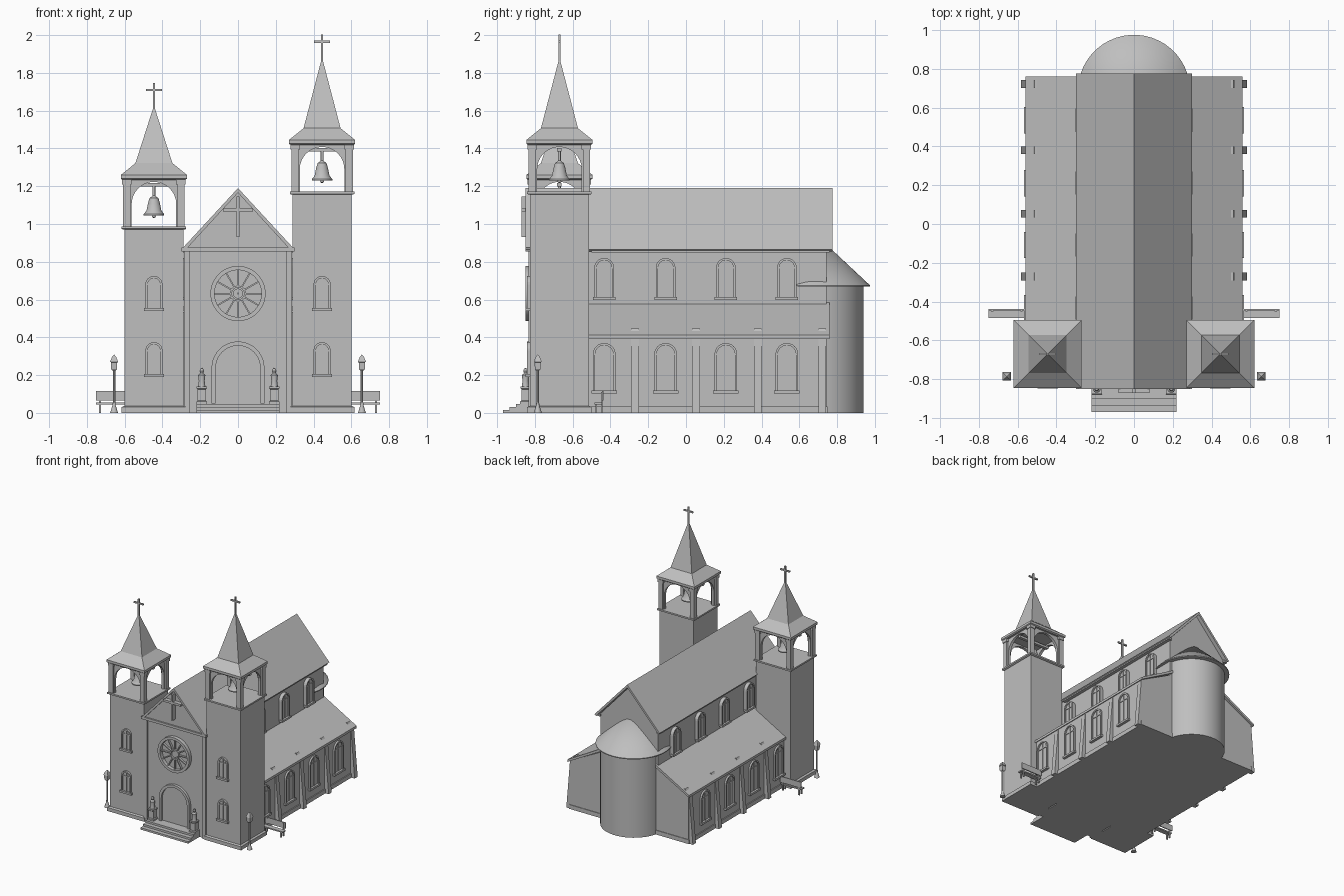
import bpy, bmesh, math
from mathutils import Matrix, Vector

cube = bpy.data.objects.get("Cube")
if cube:
    bpy.data.objects.remove(cube, do_unlink=True)

stone = bpy.data.materials.new("stone_grey")
stone.use_nodes = True
GREY = (0.52, 0.52, 0.52, 1)
stone.diffuse_color = GREY
stone.node_tree.nodes["Principled BSDF"].inputs["Base Color"].default_value = GREY
rounded = []


def place(x=0, y=0, z=0, turn=0):
    return Matrix.Translation((x, y, z)) @ Matrix.Rotation(math.radians(turn), 4, 'Z')


def finish(name, bm, smooth=False):
    bmesh.ops.recalc_face_normals(bm, faces=bm.faces)
    mesh = bpy.data.meshes.new(name)
    bm.to_mesh(mesh)
    bm.free()
    mesh.materials.append(stone)
    ob = bpy.data.objects.new(name, mesh)
    bpy.context.collection.objects.link(ob)
    if smooth:
        rounded.append(ob)
    return ob


def box(name, x0, x1, y0, y1, z0, z1, m=Matrix()):
    prism(name, [(x0, z0), (x1, z0), (x1, z1), (x0, z1)], y0, y1, m)


def prism(name, outline, y0, y1, m=Matrix()):
    """Extrude an x-z outline along y."""
    bm = bmesh.new()
    a = [bm.verts.new(m @ Vector((u, y0, v))) for u, v in outline]
    b = [bm.verts.new(m @ Vector((u, y1, v))) for u, v in outline]
    bm.faces.new(a)
    bm.faces.new(b[::-1])
    for i in range(len(a)):
        j = (i + 1) % len(a)
        bm.faces.new((a[i], b[i], b[j], a[j]))
    return finish(name, bm)


def lathe(name, profile, m, seg=24):
    """Revolve an (r, z) profile; four sides give a square of half width r."""
    bm = bmesh.new()
    k = math.sqrt(2) if seg == 4 else 1
    rings = []
    for r, z in profile:
        if r == 0:
            rings.append([bm.verts.new(m @ Vector((0, 0, z)))] * seg)
        else:
            angles = [2 * math.pi * (i + 0.5) / seg for i in range(seg)]
            rings.append([bm.verts.new(m @ Vector((k * r * math.cos(t), k * r * math.sin(t), z))) for t in angles])
    for lo, hi in zip(rings, rings[1:]):
        for i in range(seg):
            j = (i + 1) % seg
            bm.faces.new(list(dict.fromkeys((lo[i], lo[j], hi[j], hi[i]))))
    for ring, (r, z) in ((rings[0], profile[0]), (rings[-1], profile[-1])):
        if r:
            bm.faces.new(ring)
    return finish(name, bm, seg > 4)


def arch(half, z0, top, n=12):
    spring = top - half
    curve = [(-half * math.cos(math.pi * i / n), spring + half * math.sin(math.pi * i / n)) for i in range(n + 1)]
    return [(-half, z0)] + curve + [(half, z0)]


def arch_band(name, outer, inner, y0, y1, m):
    prism(name, outer + inner[::-1], y0, y1, m)


def window(name, half, z0, top, m):
    rim = 0.012
    prism(name + "_pane", arch(half - rim, z0, top - rim), -0.004, 0.005, m)
    arch_band(name + "_frame", arch(half, z0, top), arch(half - rim, z0, top - rim), -0.014, 0.005, m)
    box(name + "_sill", -half - 0.008, half + 0.008, -0.022, 0.005, z0 - 0.012, z0 + 0.004, m)
    box(name + "_mullion", -0.004, 0.004, -0.009, 0, z0, top - rim, m)
    box(name + "_transom", rim - half, half - rim, -0.009, 0, top - half - 0.004, top - half + 0.004, m)


def cross(name, half, z0, z1, arm, t, y0, y1, m):
    box(name + "_post", -t, t, y0, y1, z0, z1, m)
    box(name + "_arm", -half, half, y0, y1, arm - t, arm + t, m)


# Nave and its pitched roof
prism("nave_walls", [(-0.265, 0), (0.265, 0), (0.265, 0.87), (0, 1.16), (-0.265, 0.87)], -0.82, 0.745)
prism("nave_roof", [(-0.30, 0.865), (0, 1.19), (0.30, 0.865), (0.285, 0.855), (0, 1.165), (-0.285, 0.855)], -0.85, 0.775)
for s in (1, -1):
    box("nave_eave", s * 0.26, s * 0.292, -0.5, 0.76, 0.85, 0.868)
    box("facade_pilaster", s * 0.255, s * 0.285, -0.835, -0.7, 0, 0.86)

# Gable front
prism("pediment", [(-0.28, 0.87), (0.28, 0.87), (0, 1.172)], -0.838, -0.8)
box("pediment_cornice", -0.298, 0.298, -0.85, -0.8, 0.855, 0.876)
cross("gable_cross", 0.08, 0.93, 1.145, 1.075, 0.009, -0.872, -0.83, Matrix())

# Rose window
rose = place(0, -0.82, 0.632)


def ring(name, r1, r0, depth):
    n = 48
    bm = bmesh.new()
    rows = []
    for r, y in ((r0, 0), (r0, -depth), (r1, -depth), (r1, 0)):
        rows.append([bm.verts.new(rose @ Vector((r * math.cos(2 * math.pi * i / n), y, r * math.sin(2 * math.pi * i / n)))) for i in range(n)])
    for a, b in zip(rows, rows[1:] + rows[:1]):
        for i in range(n):
            j = (i + 1) % n
            bm.faces.new((a[i], a[j], b[j], b[i]))
    finish(name, bm, True)


ring("rose_rim", 0.146, 0.124, 0.03)
ring("rose_hub_outer", 0.042, 0.032, 0.02)
ring("rose_hub_inner", 0.026, 0.002, 0.014)
for i in range(12):
    box("rose_spoke", 0.036, 0.13, -0.016, 0, -0.004, 0.004, rose @ Matrix.Rotation(math.pi * i / 6, 4, 'Y'))

# Door and steps
door = place(0, -0.82)
prism("door_panel", arch(0.118, 0.05, 0.356, 20), -0.004, 0.005, door)
arch_band("door_frame", arch(0.14, 0.05, 0.378, 20), arch(0.118, 0.05, 0.356, 20), -0.022, 0.005, door)
for i, front in enumerate((-0.97, -0.935, -0.90)):
    box("step", -0.22, 0.22, front, -0.81, 0, 0.016 * (i + 1))

for s in (1, -1):
    # Statues beside the door
    at = place(s * 0.192, -0.85)
    lathe("statue_pedestal", [(0.028, 0.04), (0.028, 0.06), (0.022, 0.065), (0.022, 0.125), (0.027, 0.13), (0.027, 0.14)], at, 4)
    lathe("statue_figure", [(0.02, 0.14), (0.016, 0.17), (0.02, 0.2), (0.008, 0.21), (0.012, 0.222), (0.008, 0.234), (0, 0.238)], at, 12)

    # Side aisle
    def side(points):
        return [(s * x, z) for x, z in points]

    prism("aisle_walls", side([(0.2, 0), (0.545, 0), (0.545, 0.4), (0.2, 0.58)]), -0.6, 0.745)
    prism("aisle_roof", side([(0.25, 0.562), (0.25, 0.585), (0.56, 0.412), (0.56, 0.392)]), -0.6, 0.76)
    box("aisle_plinth", s * 0.2, s * 0.553, -0.6, 0.75, 0, 0.035)

    # Leaning buttresses whose tips rise through the aisle roof
    for y in (-0.27, 0.053, 0.38, 0.722):
        prism("buttress", side([(0.5, 0), (0.583, 0), (0.55, 0.39), (0.512, 0.447), (0.5, 0.447)]), y - 0.02, y + 0.02)

    # Aisle and upper windows
    for y in (-0.433, -0.108, 0.211, 0.534):
        window("aisle_window", 0.06, 0.115, 0.37, place(s * 0.545, y, 0, s * 90))
        window("upper_window", 0.052, 0.61, 0.82, place(s * 0.28, y, 0, s * 90))
        prism("upper_window_surround", arch(0.052, 0.6, 0.82), 0, 0.03, place(s * 0.28, y, 0, s * 90))

    # Towers: the one on the left is taller
    top, spire = (1.155, 0.375) if s > 0 else (0.97, 0.305)
    at = place(s * 0.445, -0.67)
    lathe("tower_body", [(0.157, 0), (0.157, top)], at, 4)
    lathe("tower_plinth", [(0.171, 0), (0.171, 0.03), (0.157, 0.037)], at, 4)
    lathe("belfry_floor", [(0.162, top), (0.171, top + 0.005), (0.171, top + 0.018)], at, 4)
    for z in (0.19, 0.54):
        window("tower_window", 0.045, z + 0.012, z + 0.185, place(s * 0.445, -0.827))

    # Belfry with four arches and corner posts
    up = at @ Matrix.Translation((0, 0, top + 0.015))
    frame = [(-0.15, 0), (-0.15, 0.25), (0.15, 0.25), (0.15, 0)]
    for turn in range(4):
        face = up @ Matrix.Rotation(turn * math.pi / 2, 4, 'Z')
        arch_band("belfry_arch", frame, arch(0.118, 0, 0.238, 16), -0.15, -0.128, face)
        box("belfry_post", 0.125, 0.163, -0.163, -0.125, 0, 0.25, face)
        box("belfry_post_cap", 0.118, 0.168, -0.168, -0.118, 0.225, 0.25, face)
    box("bell_beam", -0.14, 0.14, -0.012, 0.012, 0.213, 0.232, up)
    lathe("bell", [(0.055, 0.06), (0.055, 0.068), (0.04, 0.085), (0.032, 0.125), (0.024, 0.152),
                   (0.01, 0.162), (0.007, 0.165), (0.007, 0.22)], up, 20)
    lathe("bell_clapper", [(0, 0.045), (0.011, 0.053), (0.008, 0.062), (0.004, 0.065)], up, 10)

    # Tower roof
    lathe("tower_cornice", [(0.166, 0.248), (0.175, 0.255), (0.175, 0.275)], up, 4)
    lathe("tower_spire", [(0.175, 0.275), (0.098, 0.337), (0, 0.337 + spire)], up, 4)
    tip = 0.337 + spire
    cross("spire_cross", 0.043, tip - 0.02, tip + 0.12, tip + 0.083, 0.006, -0.006, 0.006, up)

    # Lamp posts
    at = place(s * 0.656, -0.785)
    lathe("lamp_post", [(0.022, 0), (0.018, 0.012), (0.009, 0.04), (0.007, 0.06), (0.007, 0.23)], at, 10)
    lathe("lamp_lantern", [(0.01, 0.225), (0.015, 0.232), (0.017, 0.268), (0.021, 0.27), (0.012, 0.295), (0, 0.31)], at, 4)

    # Benches
    at = place(s * 0.655, -0.46)
    box("bench_seat", -0.096, 0.096, -0.025, 0.015, 0.045, 0.055, at)
    box("bench_back", -0.096, 0.096, 0.014, 0.022, 0.066, 0.115, at)
    for x in (-0.075, 0.075):
        box("bench_leg", x - 0.006, x + 0.006, -0.02, -0.01, 0, 0.046, at)
        box("bench_back_leg", x - 0.006, x + 0.006, 0.01, 0.018, 0, 0.11, at)

# Apse with conical roof
apse = place(0, 0.686)
lathe("apse_wall", [(0.254, 0), (0.254, 0.69)], apse, 48)
lathe("apse_roof", [(0.254, 0.668), (0.289, 0.668), (0.289, 0.675), (0, 0.945)], apse, 48)

# Smooth the turned parts, keeping their edges sharp
bpy.ops.object.select_all(action='DESELECT')
for ob in rounded:
    ob.select_set(True)
bpy.context.view_layer.objects.active = rounded[0]
bpy.ops.object.shade_smooth_by_angle(angle=math.radians(35))
